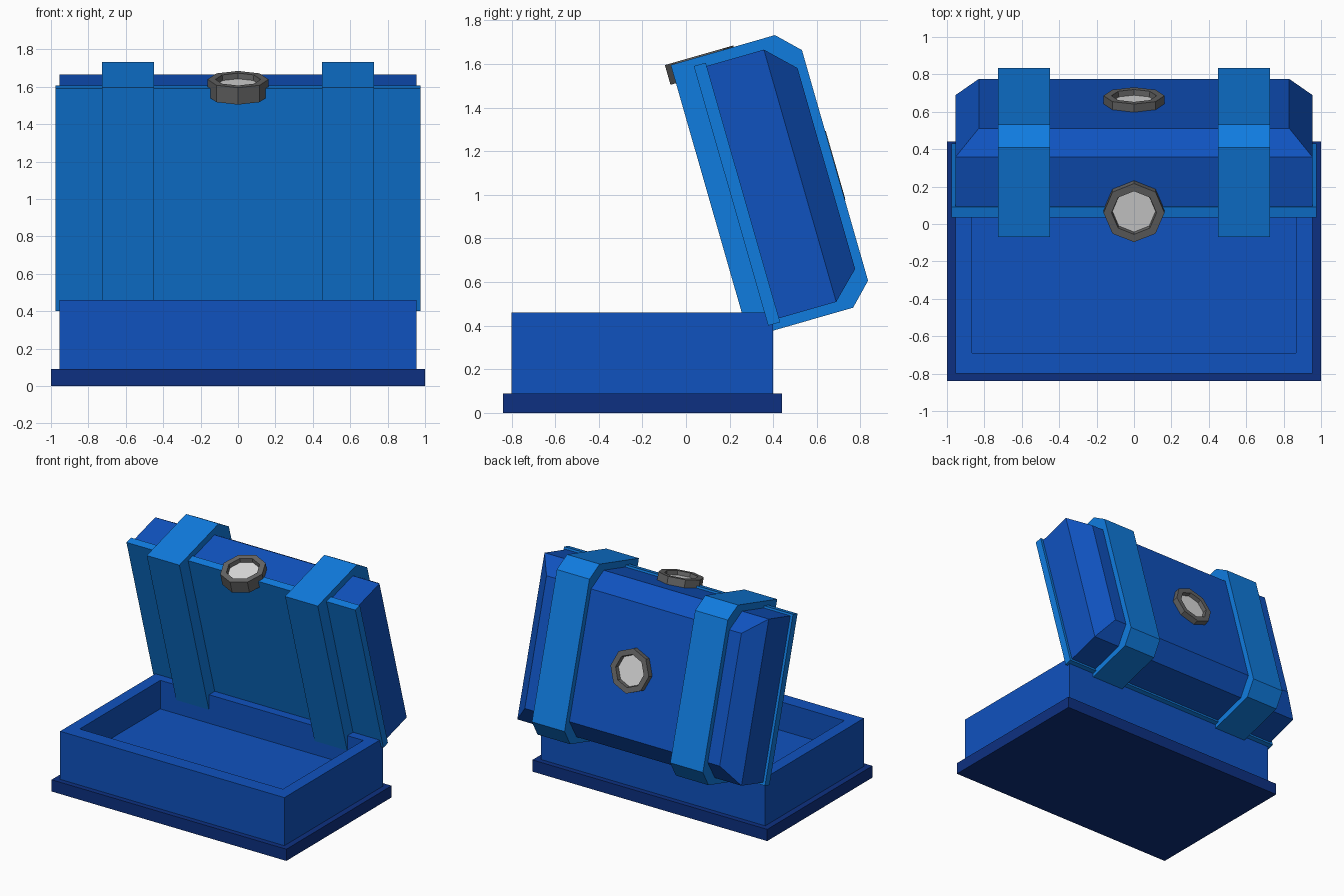
import bpy, bmesh, math
from mathutils import Matrix, Vector

if "Cube" in bpy.data.objects:
    bpy.data.objects.remove(bpy.data.objects["Cube"], do_unlink=True)


def material(name, rgb):
    mat = bpy.data.materials.new(name)
    mat.use_nodes = True
    mat.diffuse_color = (*rgb, 1)
    mat.node_tree.nodes["Principled BSDF"].inputs["Base Color"].default_value = (*rgb, 1)
    return mat


NAVY = material("navy blue", (0.004, 0.03, 0.22))
BLUE = material("royal blue", (0.005, 0.085, 0.52))
SKY = material("bright blue", (0.005, 0.2, 0.74))
GREY = material("dark grey", (0.13, 0.13, 0.13))
SILVER = material("light grey", (0.72, 0.72, 0.72))


def loft(name, rings, mats, matrix=Matrix(), end_slot=0):
    """Skin a stack of matching outlines and close both ends."""
    bm = bmesh.new()
    loops = [[bm.verts.new(p) for p in ring] for ring in rings]
    for a, b in zip(loops, loops[1:]):
        for i in range(len(a)):
            j = (i + 1) % len(a)
            bm.faces.new((a[i], a[j], b[j], b[i]))
    bm.faces.new(loops[0][::-1])
    bm.faces.new(loops[-1]).material_index = end_slot
    bmesh.ops.recalc_face_normals(bm, faces=bm.faces)
    mesh = bpy.data.meshes.new(name)
    bm.to_mesh(mesh)
    bm.free()
    for mat in mats:
        mesh.materials.append(mat)
    obj = bpy.data.objects.new(name, mesh)
    obj.matrix_world = matrix
    bpy.context.scene.collection.objects.link(obj)
    return obj


def rect(half_x, y0, y1, z):
    return [(-half_x, y0, z), (half_x, y0, z), (half_x, y1, z), (-half_x, y1, z)]


# Base: plinth and hollow tray
loft("plinth", [rect(1, -0.84, 0.44, 0), rect(1, -0.84, 0.44, 0.09)], [NAVY])
loft("tray", [rect(0.955, -0.8, 0.4, 0.09), rect(0.955, -0.8, 0.4, 0.46),
              rect(0.865, -0.69, 0.29, 0.46), rect(0.865, -0.69, 0.29, 0.24)], [BLUE])

# Lid frame: local y runs from latch edge to hinge, local z out of the lid top
LID = Matrix.Translation((0, -0.07, 1.595)) @ Matrix.Rotation(math.radians(-74), 4, "X")

loft("lid_rim", [rect(0.975, 0.034, 1.272, z) for z in (0.1, 0.157)], [SKY], LID)
loft("lid_body", [rect(0.955, 0.05, 1.253, 0.157), rect(0.955, 0.05, 1.253, 0.43),
                  rect(0.83, 0.174, 1.132, 0.555)], [BLUE], LID)

# Straps with chamfered corners
strap = [(0, 0), (0, 0.497), (0.1, 0.597), (1.2, 0.597), (1.3, 0.497), (1.3, 0)]
for side, sign in (("left", 1), ("right", -1)):
    loft(side + "_strap", [[(sign * x, y, z) for y, z in strap] for x in (0.45, 0.728)],
         [SKY], LID)


# Octagonal studs: grey collar with a recessed light disc
def stud(name, matrix):
    profile = [(0.163, -0.094), (0.163, 0), (0.12, 0), (0.115, -0.03)]
    rings = [[(r * math.cos(k * math.pi / 4), r * math.sin(k * math.pi / 4), z)
              for k in range(8)] for r, z in profile]
    loft(name, rings, [GREY, SILVER], LID @ matrix, end_slot=1)


stud("latch_stud", Matrix.Translation((0, -0.007, 0.137)) @ Matrix.Rotation(math.pi / 2, 4, "X"))
stud("lid_top_stud", Matrix.Translation((0, 0.65, 0.6)))
